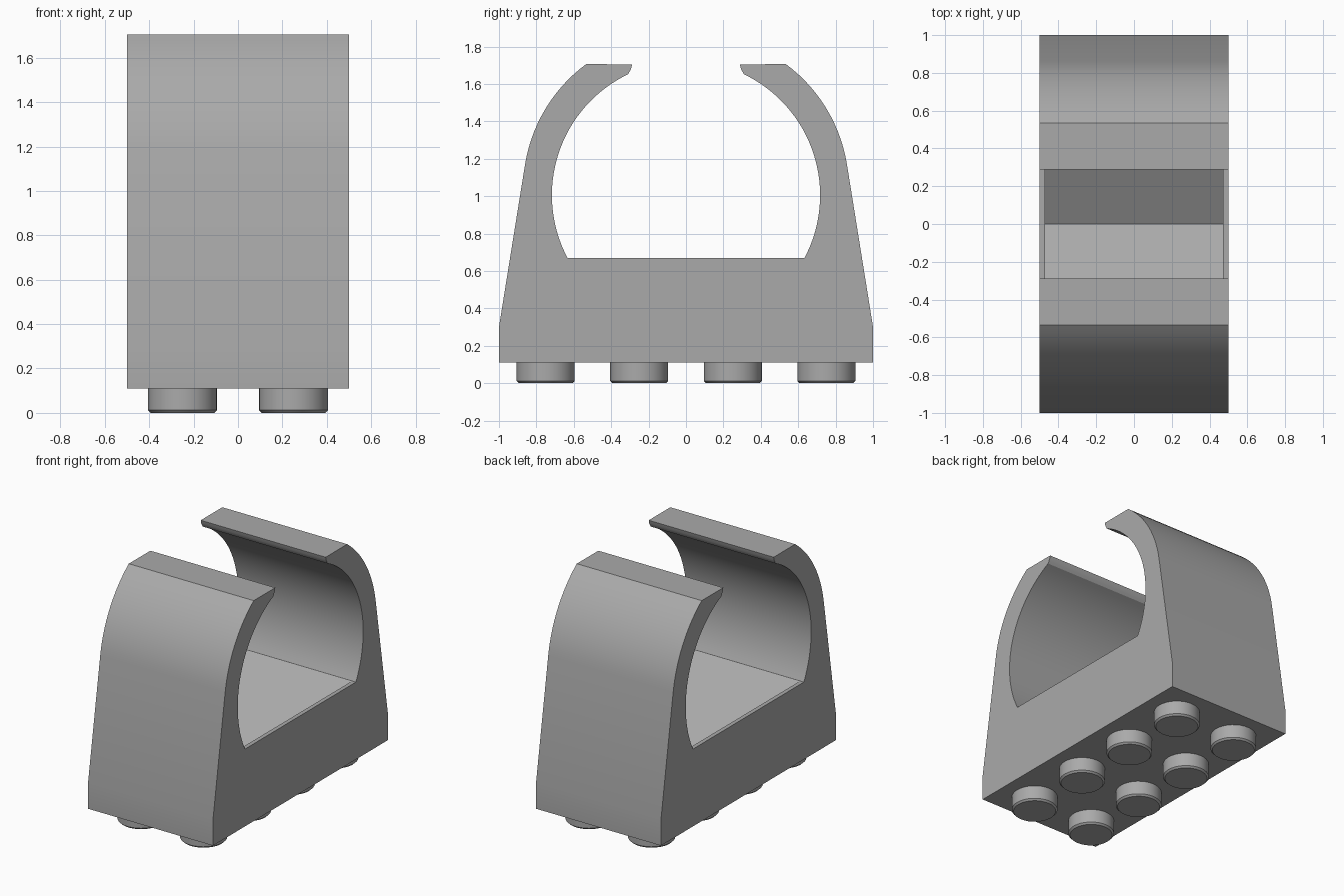
import bpy, bmesh, math
from mathutils import Matrix

if "Cube" in bpy.data.objects:
    bpy.data.objects.remove(bpy.data.objects["Cube"], do_unlink=True)

# Single grey plastic
grey = bpy.data.materials.new("grey_plastic")
grey.use_nodes = True
colour = (0.4, 0.4, 0.4, 1)
grey.diffuse_color = colour
grey.node_tree.nodes["Principled BSDF"].inputs["Base Color"].default_value = colour


def add_object(name, bm):
    bmesh.ops.recalc_face_normals(bm, faces=bm.faces)
    mesh = bpy.data.meshes.new(name)
    bm.to_mesh(mesh)
    bm.free()
    mesh.materials.append(grey)
    obj = bpy.data.objects.new(name, mesh)
    bpy.context.collection.objects.link(obj)
    return obj


def prism(name, profile, half_width):
    """Extrude a (y, z) outline across x."""
    bm = bmesh.new()
    face = bm.faces.new([bm.verts.new((-half_width, y, z)) for y, z in profile])
    out = bmesh.ops.extrude_face_region(bm, geom=[face])
    verts = [v for v in out["geom"] if isinstance(v, bmesh.types.BMVert)]
    bmesh.ops.translate(bm, verts=verts, vec=(2 * half_width, 0, 0))
    return add_object(name, bm)


def arc(cy, cz, radius, start, end, steps):
    angles = [math.radians(start + (end - start) * i / steps) for i in range(steps + 1)]
    return [(cy + radius * math.cos(a), cz + radius * math.sin(a)) for a in angles]


def smooth(obj):
    bpy.ops.object.select_all(action="DESELECT")
    obj.select_set(True)
    bpy.context.view_layer.objects.active = obj
    bpy.ops.object.shade_smooth_by_angle(angle=math.radians(30))


# Cradle body: half outline from base to floor, mirrored to the other side
half = [(1, 0.11), (1, 0.3)]
half += arc(0.041, 1.038, 0.83, 9.1, 53.5, 14)
half += [(0.288, 1.705), (0.294, 1.68), (0.302, 1.665)]
half += arc(0, 1.005, 0.717, 64.4, -27.9, 32)
body = prism("cradle_body", half + [(-y, z) for y, z in reversed(half)], 0.5)

# Shallow V pocket in the floor, leaving a thin rim at each side
pocket = prism("pocket_cutter", [(-0.63, 0.67), (0, 0.3), (0.63, 0.67), (0, 0.9)], 0.47)
pocket.hide_render = True
cut = body.modifiers.new("pocket", "BOOLEAN")
cut.operation = "DIFFERENCE"
cut.solver = "EXACT"
cut.object = pocket
bpy.context.view_layer.objects.active = body
bpy.ops.object.modifier_apply(modifier=cut.name)
bpy.data.objects.remove(pocket, do_unlink=True)
smooth(body)

# Round studs under the base, with a small chamfer on the lower rim
radius, height, chamfer = 0.155, 0.12, 0.012
for side, x in (("right", -0.25), ("left", 0.25)):
    for row in range(4):
        bm = bmesh.new()
        bmesh.ops.create_cone(bm, cap_ends=True, segments=32, radius1=radius,
                              radius2=radius, depth=height,
                              matrix=Matrix.Translation((x, -0.75 + row * 0.5, height / 2)))
        rim = [e for e in bm.edges if all(v.co.z < 0.01 for v in e.verts)]
        bmesh.ops.bevel(bm, geom=rim, offset=chamfer, segments=1, affect="EDGES")
        smooth(add_object(f"{side}_stud_{row + 1}", bm))
